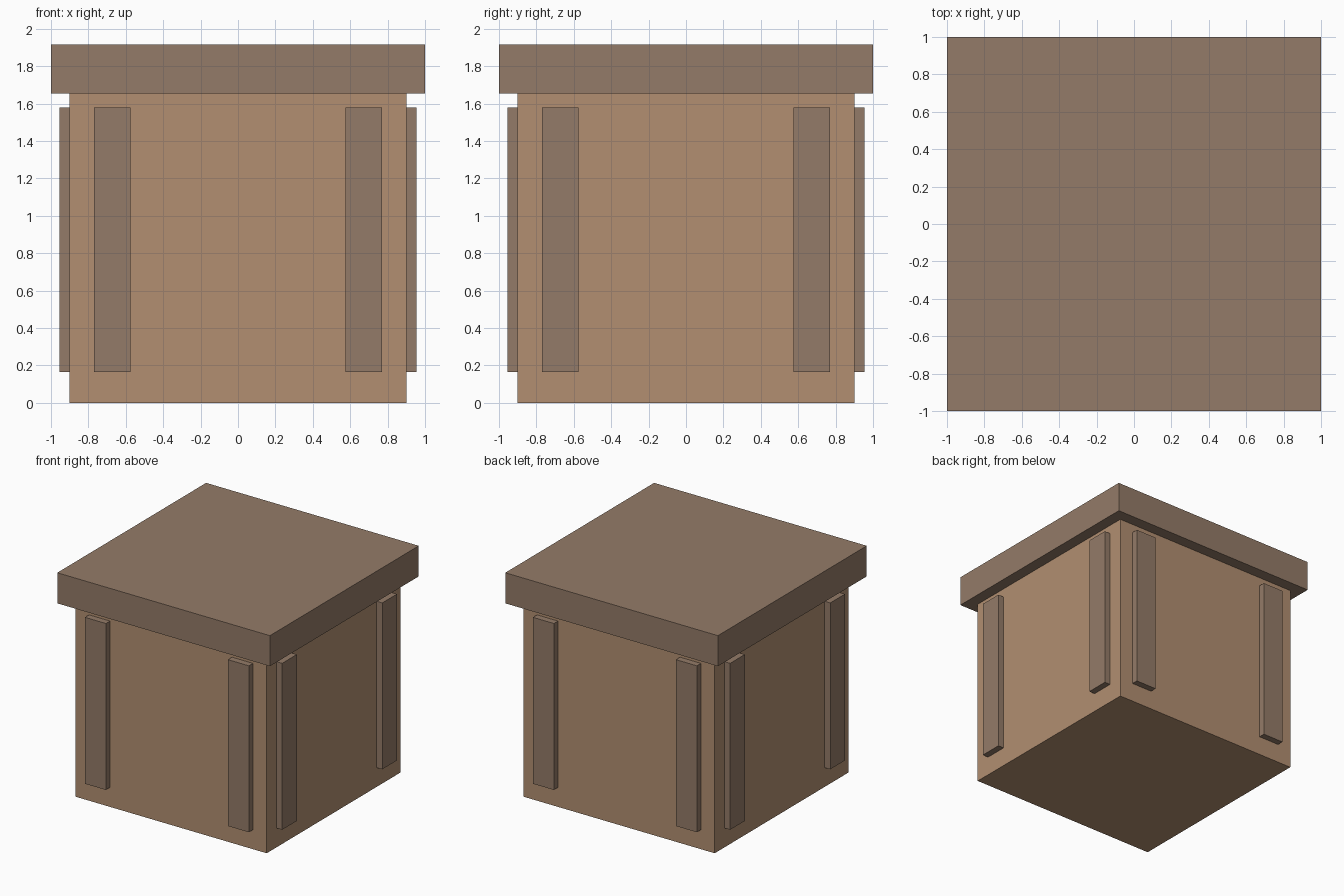
import bpy
import math
from mathutils import Matrix

if "Cube" in bpy.data.objects:
    bpy.data.objects.remove(bpy.data.objects["Cube"])


def material(name, rgb):
    # sRGB 0-255 to linear
    lin = [((c / 255 + 0.055) / 1.055) ** 2.4 for c in rgb]
    m = bpy.data.materials.new(name)
    m.diffuse_color = (*lin, 1)
    m.use_nodes = True
    m.node_tree.nodes["Principled BSDF"].inputs["Base Color"].default_value = m.diffuse_color
    return m


def box(name, lo, hi, mat, turn=0.0):
    size = [b - a for a, b in zip(lo, hi)]
    mid = [(a + b) / 2 for a, b in zip(lo, hi)]
    bpy.ops.mesh.primitive_cube_add(size=1)
    ob = bpy.context.object
    ob.name = name
    ob.data.transform(Matrix.Rotation(turn, 4, 'Z') @ Matrix.Translation(mid)
                      @ Matrix.Diagonal((*size, 1)))
    ob.data.materials.append(mat)
    return ob


tan_wood = material("tan wood", (178, 143, 113))
brown_wood = material("brown wood", (148, 123, 104))

# Crate body and overhanging lid
box("body", (-0.9, -0.9, 0), (0.9, 0.9, 1.66), tan_wood)
box("lid", (-1, -1, 1.655), (1, 1, 1.915), brown_wood)

# Two upright slats on each of the four sides
for i, side in enumerate(("front", "right", "back", "left")):
    for x, end in ((-0.6725, "a"), (0.6725, "b")):
        box(f"{side}_slat_{end}", (x - 0.0985, -0.955, 0.165),
            (x + 0.0985, -0.89, 1.58), brown_wood, i * math.pi / 2)
